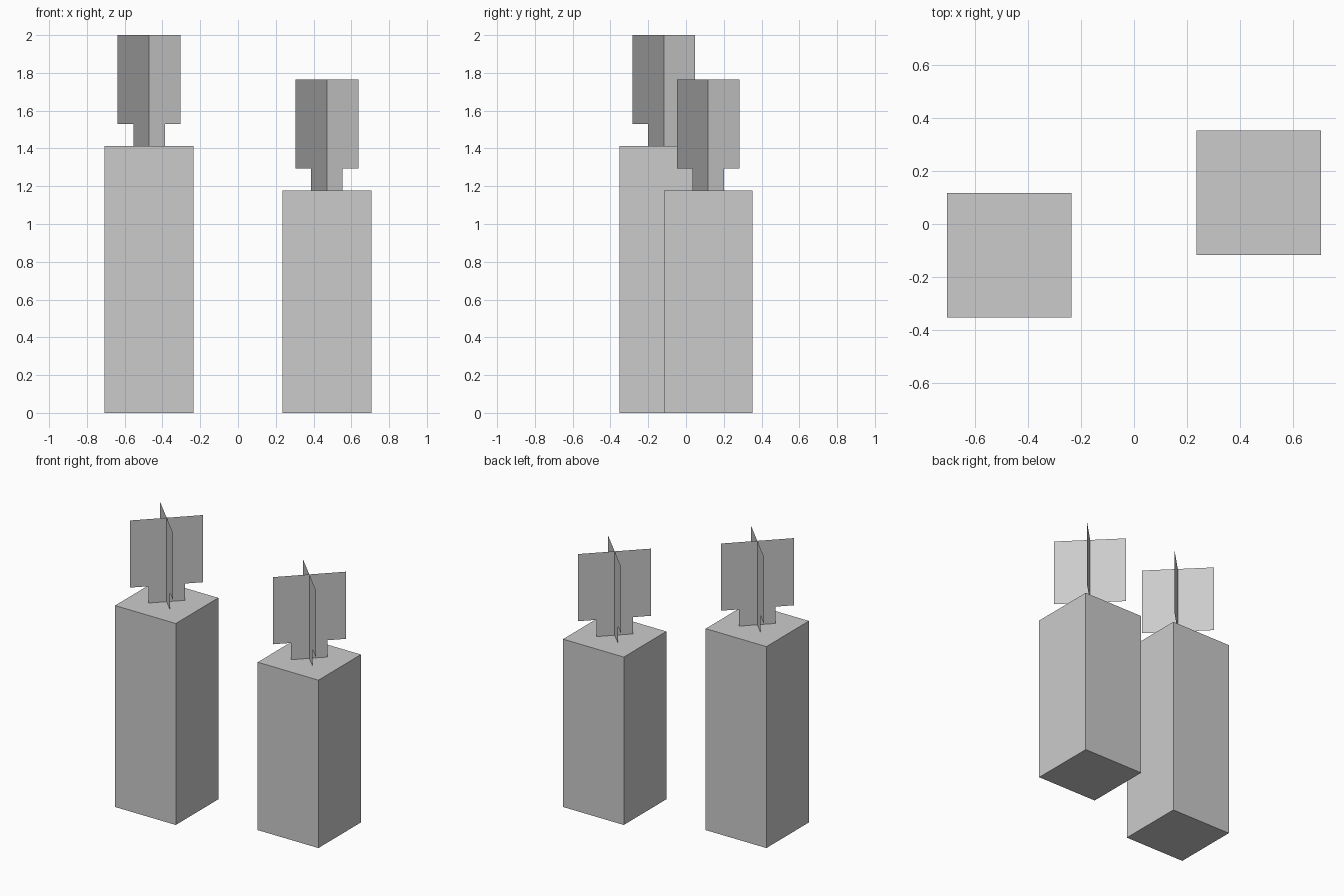
import bpy
import bmesh
from math import cos, sin, radians
from mathutils import Vector

if "Cube" in bpy.data.objects:
    bpy.data.objects.remove(bpy.data.objects["Cube"])

U = 2 / 17  # model grid unit


def finish(bm, name, location):
    mesh = bpy.data.meshes.new(name)
    bm.to_mesh(mesh)
    bm.free()
    obj = bpy.data.objects.new(name, mesh)
    obj.location = location
    bpy.context.collection.objects.link(obj)
    return obj


# Square wax column standing on the ground
def wax_column(name, x, y, height):
    bm = bmesh.new()
    bmesh.ops.create_cube(bm, size=1)
    bmesh.ops.scale(bm, vec=(4 * U, 4 * U, height * U), verts=bm.verts)
    finish(bm, name, (x * U, y * U, height * U / 2))


# Two crossed flat cards: narrow wick below, wide flame above
def crossed_flame(name, x, y, base):
    half = [(1, 0), (1, 1), (2, 1), (2, 5)]
    outline = half + [(-w, z) for w, z in reversed(half)]
    bm = bmesh.new()
    for angle in (radians(45), radians(-45)):
        bm.faces.new([
            bm.verts.new(Vector((w * cos(angle), w * sin(angle), z)) * U)
            for w, z in outline
        ])
    finish(bm, name, (x * U, y * U, base * U))


# Tall candle on the left, shorter one on the right
for label, x, y, height in (("tall", -4, -1, 12), ("short", 4, 1, 10)):
    wax_column(f"{label}_candle_wax", x, y, height)
    crossed_flame(f"{label}_candle_flame", x, y, height)
